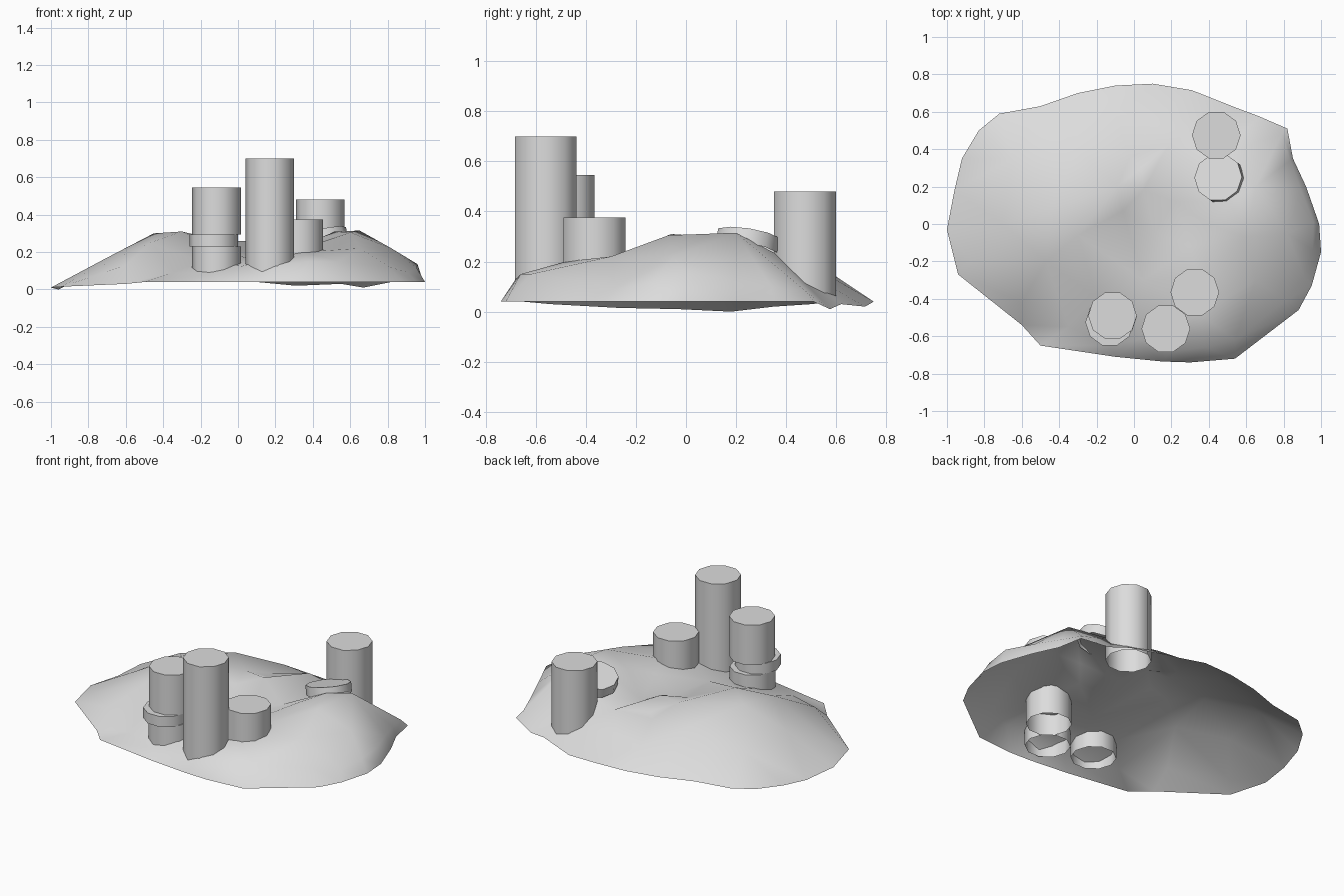
import bpy
import bmesh
import math
from mathutils import Matrix, Vector
from mathutils.geometry import delaunay_2d_cdt

cube = bpy.data.objects.get("Cube")
if cube:
    bpy.data.objects.remove(cube, do_unlink=True)


def make_material(name, value):
    material = bpy.data.materials.new(name)
    material.use_nodes = True
    colour = (value, value, value, 1)
    material.diffuse_color = colour
    shader = material.node_tree.nodes["Principled BSDF"]
    shader.inputs["Base Color"].default_value = colour
    return material


stone = make_material("pale grey stone", .72)


def add_object(name, bm, angle):
    """Turn a bmesh into a stone object with smooth shading and sharp edges."""
    mesh = bpy.data.meshes.new(name)
    bm.to_mesh(mesh)
    bm.free()
    mesh.materials.append(stone)
    part = bpy.data.objects.new(name, mesh)
    bpy.context.collection.objects.link(part)
    bpy.ops.object.select_all(action="DESELECT")
    part.select_set(True)
    bpy.context.view_layer.objects.active = part
    bpy.ops.object.shade_smooth_by_angle(angle=math.radians(angle))
    return part


def add_drum(name, x, y, bottom, top, up=(0, 0, 1), radius=.13, sides=10):
    """Ten-sided drum with a closed top and an open bottom."""
    bm = bmesh.new()
    tilt = Vector((0, 0, 1)).rotation_difference(Vector(up)).to_matrix().to_4x4()
    place = Matrix.Translation((x, y, top)) @ tilt
    rings = []
    for z in (bottom - top, 0):
        ring = []
        for i in range(sides):
            turn = math.tau * i / sides
            spot = Vector((radius * math.cos(turn), radius * math.sin(turn), z))
            ring.append(bm.verts.new(place @ spot))
        rings.append(ring)
    low, high = rings
    for i in range(sides):
        j = (i + 1) % sides
        bm.faces.new((low[i], low[j], high[j], high[i]))
    bm.faces.new(high)
    return add_object(name, bm, 40)


# Outer edge of the mound, counter-clockwise from the back right corner
rim = [
    (.82, .51, .04), (.67, .575, .01), (.55, .62, .03), (.31, .715, .02),
    (.1, .75, .04), (-.1, .74, .04), (-.3, .7, .04), (-.5, .63, .04),
    (-.72, .59, .04), (-.83, .5, .03), (-.92, .35, .02), (-.96, .18, 0),
    (-1, -.03, .01), (-.94, -.27, .015), (-.6, -.54, .03), (-.5, -.65, .04),
    (-.1, -.71, .04), (.15, -.735, .04), (.3, -.74, .04), (.54, -.72, .04),
    (.88, -.46, .04), (.95, -.33, .04), (1, -.15, .04), (.99, 0, .04),
    (.92, .2, .04), (.85, .35, .04),
]
# Shoulder just inside the steep front and right edges, and the left ridge
shoulder = [
    (.79, .48, .08), (.835, .34, .1), (.89, .19, .12), (.96, .01, .135),
    (.955, -.14, .115), (.91, -.28, .09), (.81, -.41, .12), (.54, -.62, .15),
    (.38, -.66, .15), (.2, -.68, .13), (.02, -.62, .125), (-.13, -.65, .085),
    (-.35, -.55, .09), (-.6, -.42, .13), (-.87, -.2, .06),
]
# Crest from the left hump down towards the back
left_crest = [(-.45, .08, .3), (-.3, -.06, .31), (-.09, .2, .26), (-.02, .36, .2)]
# Short crest behind the hollow
back_crest = [(.05, .18, .26), (.19, .43, .23)]
# Spur from the right hump down in front of the hollow
spur = [(.65, .2, .315), (.52, .12, .31), (.4, 0, .26), (.3, -.12, .215)]
# Hollow floor, outer slopes and back
slopes = [
    (-.06, .07, .235), (.04, .3, .205),
    (.22, .12, .16), (.11, -.04, .16), (.05, -.3, .165), (-.2, -.39, .15),
    (.35, -.48, .2), (.35, -.3, .22), (.6, -.07, .305), (.65, -.3, .22),
    (.82, -.05, .22), (.46, .37, .225), (.4, .56, .11), (.1, .55, .155),
    (-.1, .6, .14), (-.3, .4, .24), (-.65, .35, .16), (-.7, 0, .17),
    (-.47, -.2, .25),
]


def build_mound():
    spots, edges = [], []
    creases = (shoulder, left_crest, back_crest, spur)
    for chain in (rim, slopes, *creases):
        start = len(spots)
        spots += chain
        if chain in creases:
            edges += [(i, i + 1) for i in range(start, len(spots) - 1)]
    flat = [Vector((x, y)) for x, y, z in spots]
    outline = list(range(len(rim)))
    verts, _, faces, origin, *_ = delaunay_2d_cdt(
        flat, edges, [outline], 1, .0001)
    bm = bmesh.new()
    points = [bm.verts.new((v.x, v.y, spots[origin[i][0]][2]))
              for i, v in enumerate(verts)]
    for face in faces:
        bm.faces.new([points[i] for i in face])
    bm.normal_update()
    return add_object("mound", bm, 60)


build_mound()

# Upright columns whose open ends hang below the mound's shell
for name, x, y, top in (
    ("front_right_column_base", -.115, -.495, .23),
    ("front_tall_column", .17, -.56, .7),
    ("front_short_column", .325, -.365, .375),
    ("back_column", .44, .475, .48),
):
    add_drum(name, x, y, .05, top)

# Shifted collar and upper drum stacked on the broken column
add_drum("column_collar", -.13, -.525, .23, .295)
add_drum("front_right_column_top", -.115, -.49, .295, .545)

# Loose disc lying on the hump
add_drum("fallen_disc", .45, .25, .245, .305, up=(-.22, .16, 1))
